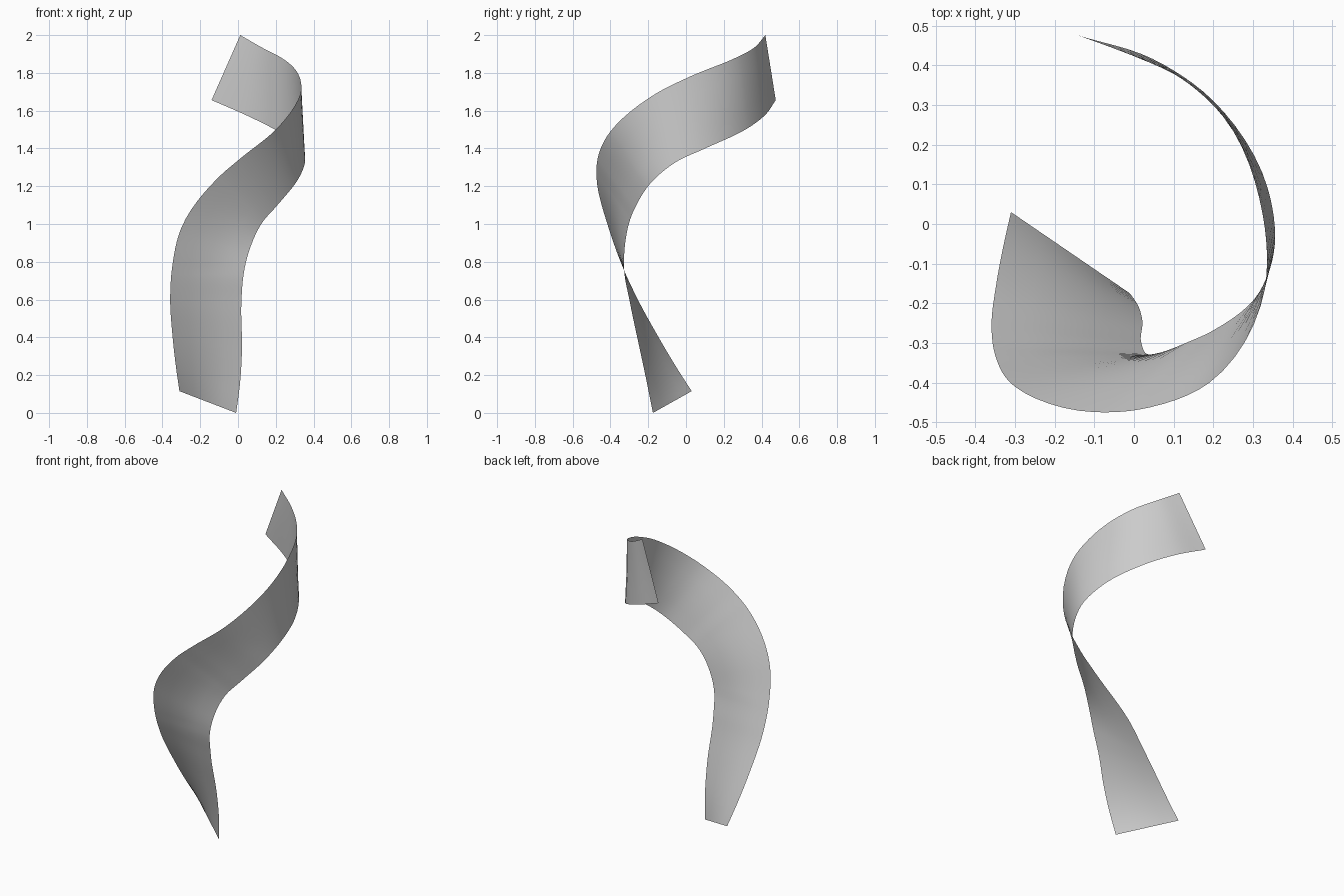
import bpy
import bmesh
from mathutils import Vector

STEPS = 6    # subdivisions between neighbouring rungs
ACROSS = 4   # faces across the width of the band

cube = bpy.data.objects.get("Cube")
if cube:
    bpy.data.objects.remove(cube, do_unlink=True)

# Rungs of the twisting band, from bottom to top: (upper edge, lower edge)
rungs = [
    ((-.31, .03, .115), (-.01, -.175, 0)),
    ((-.328, -.05, .24), (.01, -.205, .15)),
    ((-.346, -.145, .4), (.021, -.243, .33)),
    ((-.359, -.26, .61), (.018, -.298, .59)),
    ((-.35, -.33, .76), (.034, -.328, .76)),
    ((-.3, -.41, .98), (.063, -.325, .87)),
    ((-.1, -.474, 1.25), (.13, -.3, 1.01)),
    ((.01, -.468, 1.345), (.2, -.268, 1.09)),
    ((.19, -.4, 1.49), (.32, -.165, 1.24)),
    ((.33, -.16, 1.69), (.355, -.05, 1.33)),
    ((.325, .02, 1.78), (.337, .09, 1.395)),
    ((.225, .27, 1.883), (.195, .315, 1.5)),
    ((.125, .363, 1.935), (.045, .417, 1.575)),
    ((.012, .42, 2), (-.14, .475, 1.656)),
]


def smooth_path(points):
    """Smooth curve passing through every point, with even tangents."""
    pts = [Vector(p) for p in points]
    pts = [pts[0] * 2 - pts[1]] + pts + [pts[-1] * 2 - pts[-2]]
    path = []
    for before, start, end, after in zip(pts, pts[1:], pts[2:], pts[3:]):
        # Tangents weighted by chord length avoid bulges at uneven spacing
        a, b, c = (start - before).length, (end - start).length, (after - end).length
        slope_in = ((start - before) / a * b + (end - start) / b * a) / (a + b)
        slope_out = ((end - start) / b * c + (after - end) / c * b) / (b + c)
        for step in range(STEPS):
            t = step / STEPS
            ease = t * t * (3 - 2 * t)
            path.append(start.lerp(end, ease)
                        + slope_in * b * t * (1 - t) ** 2
                        - slope_out * b * t * t * (1 - t))
    return path + [pts[-2]]


# Ruled surface spanning both edges
upper_edge = smooth_path([rung[0] for rung in rungs])
lower_edge = smooth_path([rung[1] for rung in rungs])
bm = bmesh.new()
rows = [[bm.verts.new(top.lerp(bottom, i / ACROSS)) for i in range(ACROSS + 1)]
        for top, bottom in zip(upper_edge, lower_edge)]
for row, following in zip(rows, rows[1:]):
    for i in range(ACROSS):
        bm.faces.new((row[i], row[i + 1], following[i + 1], following[i]))
mesh = bpy.data.meshes.new("twisted_ribbon")
bm.to_mesh(mesh)
bm.free()

# Single plain grey finish
grey = bpy.data.materials.new("light_grey")
grey.use_nodes = True
colour = (.6, .6, .6, 1)
grey.diffuse_color = colour
grey.node_tree.nodes["Principled BSDF"].inputs["Base Color"].default_value = colour
mesh.materials.append(grey)

ribbon = bpy.data.objects.new("twisted_ribbon", mesh)
bpy.context.collection.objects.link(ribbon)
bpy.context.view_layer.objects.active = ribbon
ribbon.select_set(True)
bpy.ops.object.shade_smooth()
